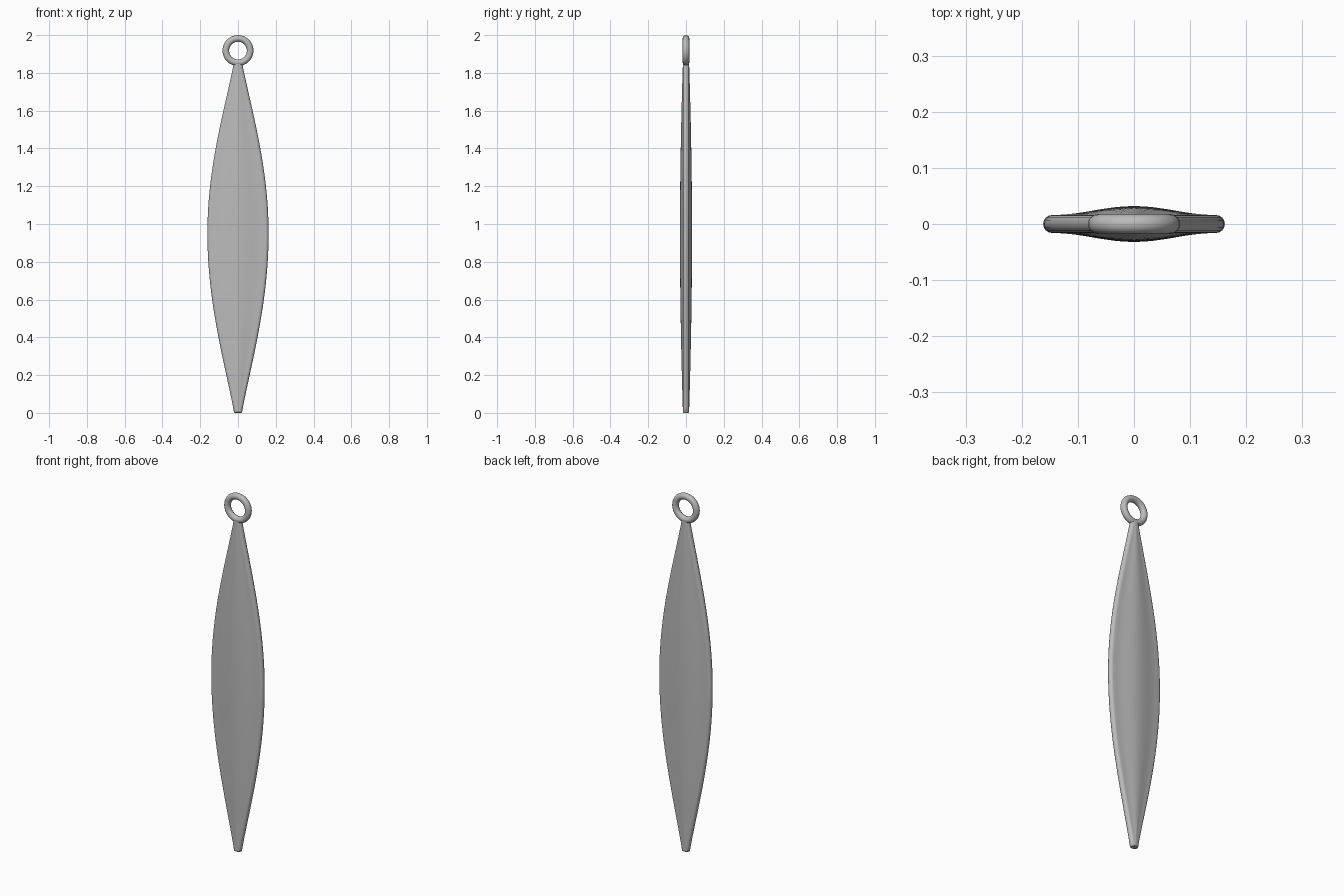
import bpy, bmesh, math

cube = bpy.data.objects.get("Cube")
if cube:
    bpy.data.objects.remove(cube, do_unlink=True)

metal = bpy.data.materials.new("grey metal")
metal.use_nodes = True
metal.diffuse_color = (0.5, 0.5, 0.5, 1)
metal.node_tree.nodes["Principled BSDF"].inputs["Base Color"].default_value = (0.5, 0.5, 0.5, 1)

TOP, WIDEST = 1.86, 0.95      # body height and level of the widest point
RIM = 0.016                   # radius of the rounded rim


def section(z, shrink=0.0):
    """Closed outline of the blade at height z: domed faces and round rims."""
    t = (WIDEST - z) / WIDEST if z < WIDEST else (z - WIDEST) / (TOP - WIDEST)
    swell = max(math.cos(t * math.pi / 2), 0) ** 1.1
    rim = RIM - shrink
    flat = 0.005 + 0.141 * swell          # half width inside the rim
    dome = 0.016 * swell ** 0.8           # extra thickness at the middle
    pts = []
    for side in (1, -1):
        for i in range(9):                # rim arc
            a = -math.pi / 2 + math.pi * i / 8
            pts.append((side * (flat + rim * math.cos(a)), side * rim * math.sin(a), z))
        for i in range(1, 16):            # domed face
            u = 1 - 2 * i / 16
            y = rim + dome * (0.5 + 0.5 * math.cos(math.pi * u))
            pts.append((side * flat * u, side * y, z))
    return pts


# Leaf-shaped blade, lofted through the sections
bm = bmesh.new()
levels = [(0, 0.004), (0.004, 0)] + [(TOP * i / 60, 0) for i in range(1, 61)]
rings = [[bm.verts.new(p) for p in section(z, s)] for z, s in levels]
for low, high in zip(rings, rings[1:]):
    for i in range(len(low)):
        j = (i + 1) % len(low)
        bm.faces.new((low[i], low[j], high[j], high[i]))
bm.faces.new(rings[0][::-1])
bm.faces.new(rings[-1])
bmesh.ops.recalc_face_normals(bm, faces=bm.faces)
mesh = bpy.data.meshes.new("blade")
bm.to_mesh(mesh)
bm.free()
blade = bpy.data.objects.new("blade", mesh)
bpy.context.collection.objects.link(blade)

# Hanging ring at the top
bpy.ops.mesh.primitive_torus_add(major_radius=0.0645, minor_radius=0.0175, major_segments=32,
                                 minor_segments=16, location=(0, 0, 1.918),
                                 rotation=(math.pi / 2, 0, 0))
ring = bpy.context.object
ring.name = "hanging_ring"

for ob in (blade, ring):
    ob.data.materials.append(metal)
    bpy.ops.object.select_all(action="DESELECT")
    ob.select_set(True)
    bpy.context.view_layer.objects.active = ob
    bpy.ops.object.shade_smooth_by_angle(angle=math.radians(40))
